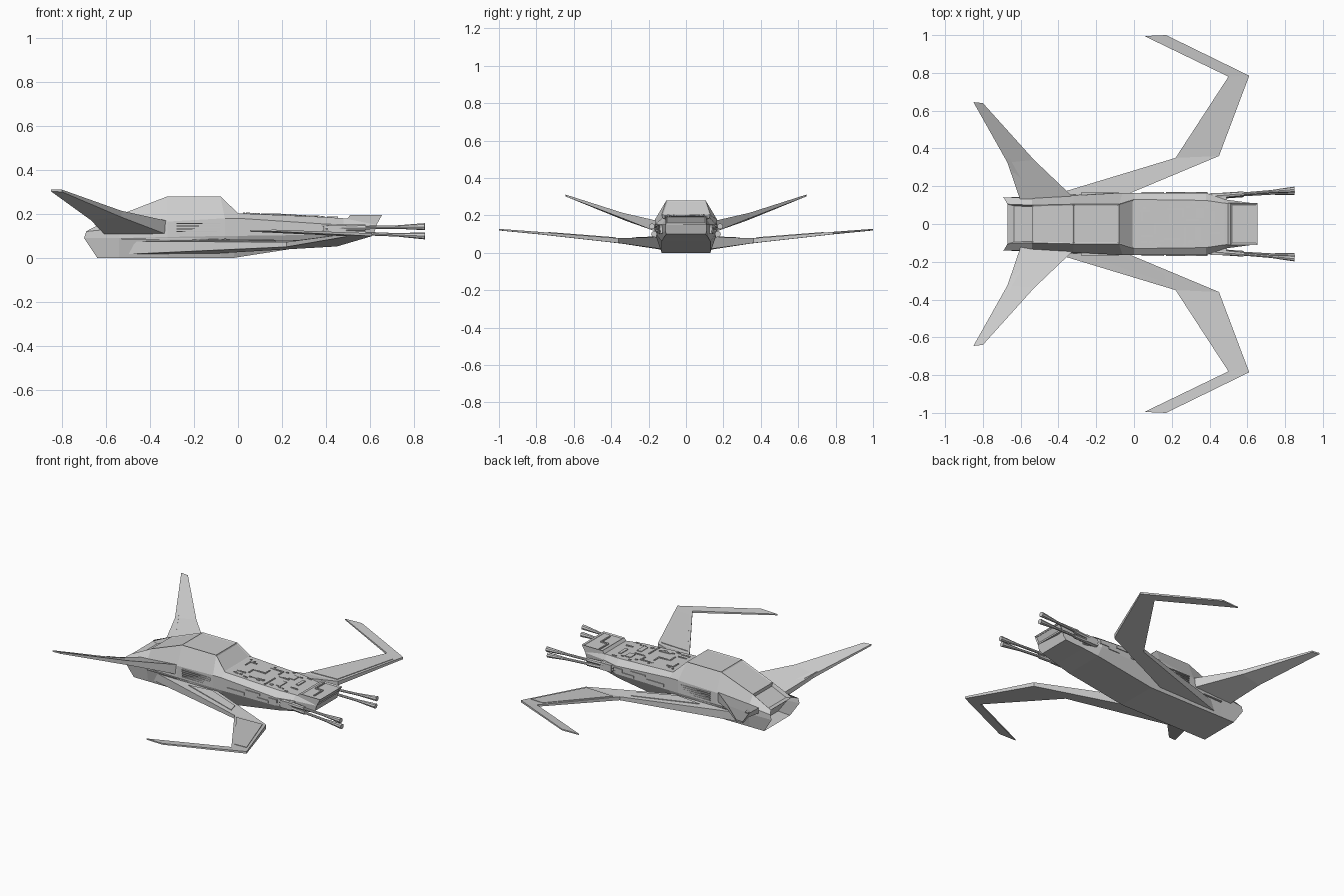
import bpy, bmesh, random
from math import pi
from mathutils import Vector

if "Cube" in bpy.data.objects:
    bpy.data.objects.remove(bpy.data.objects["Cube"])

random.seed(4)


def finish(name, bm, mirror=False):
    bmesh.ops.recalc_face_normals(bm, faces=bm.faces)
    me = bpy.data.meshes.new(name)
    bm.to_mesh(me)
    bm.free()
    ob = bpy.data.objects.new(name, me)
    bpy.context.collection.objects.link(ob)
    if mirror:
        m = ob.modifiers.new("Mirror", "MIRROR")
        m.use_axis = (False, True, False)
        m.use_mirror_merge = False
    return ob


def loft(rings):
    """Skin closed rings of equal length; returns bmesh, side faces per span, caps."""
    bm = bmesh.new()
    vs = [[bm.verts.new(p) for p in r] for r in rings]
    n = len(vs[0])
    spans = [[bm.faces.new((a[i], a[(i + 1) % n], b[(i + 1) % n], b[i])) for i in range(n)]
             for a, b in zip(vs, vs[1:])]
    caps = [bm.faces.new(vs[0]), bm.faces.new(vs[-1])]
    return bm, spans, caps


def box(bm, c, s):
    geo = bmesh.ops.create_cube(bm, size=1)["verts"]
    for v in geo:
        v.co = Vector((v.co.x * s[0] + c[0], v.co.y * s[1] + c[1], v.co.z * s[2] + c[2]))
    return geo


# Hull: half sections (x, half width, z) from keel to roof
half = [
    [(-.64, .13, 0), (-.70, .14, .09), (-.69, .14, .12), (-.67, .105, .132)],
    [(-.54, .13, 0), (-.54, .145, .09), (-.54, .14, .135), (-.54, .10, .195)],
    [(-.32, .13, 0), (-.32, .155, .095), (-.32, .15, .165), (-.32, .105, .28)],
    [(-.08, .13, 0), (-.06, .165, .10), (-.06, .165, .18), (-.08, .105, .28)],
    [(-.02, .13, 0), (0, .165, .10), (0, .165, .18), (0, .13, .203)],
    [(.38, .13, .062), (.38, .165, .105), (.38, .165, .155), (.38, .125, .186)],
    [(.48, .12, .08), (.48, .125, .11), (.48, .13, .15), (.48, .11, .18)],
    [(.60, .105, .10), (.62, .11, .115), (.63, .11, .15), (.62, .105, .165)],
]
rings = [h + [(x, -y, z) for x, y, z in reversed(h)] for h in half]
bm, spans, caps = loft(rings)
bmesh.ops.recalc_face_normals(bm, faces=bm.faces)
# framed cabin panels and recessed exhaust
bmesh.ops.inset_individual(bm, faces=[spans[i][3] for i in (1, 2, 3)], thickness=.01, depth=-.004)
bmesh.ops.inset_individual(bm, faces=[spans[0][3]], thickness=.012, depth=-.02)
bmesh.ops.inset_individual(bm, faces=[caps[0]], thickness=.014, depth=0)
bmesh.ops.translate(bm, verts=caps[0].verts, vec=(.08, 0, 0))
finish("hull", bm)

# Nose block overhanging the prow
prof = [(.475, .15), (.63, .15), (.655, .195), (.51, .195)]
bm, spans, caps = loft([[(x, y, z) for x, z in prof] for y in (-.11, .11)])
bmesh.ops.recalc_face_normals(bm, faces=bm.faces)
bmesh.ops.inset_individual(bm, faces=[spans[0][1], spans[0][2]], thickness=.012, depth=-.006)
finish("nose_block", bm)


# Wings: each station is trailing (x, y, bottom, top) and leading (x, y, bottom, top)
def wing(name, stations):
    rs = [[(a[0], a[1], a[2]), (b[0], b[1], b[2]), (b[0], b[1], b[3]), (a[0], a[1], a[3])]
          for a, b in stations]
    return finish(name, loft(rs)[0], True)


wing("front_wing", [
    ((-.54, .12, .015, .075), (-.10, .13, .02, .085)),
    ((.22, .35, .05, .072), (.45, .36, .052, .078)),
    ((.50, .78, .098, .110), (.61, .785, .099, .112)),
    ((.055, .995, .119, .127), (.17, 1.0, .12, .128))])
wing("rear_wing", [
    ((-.60, .12, .10, .135), (-.32, .14, .105, .168)),
    ((-.67, .325, .172, .195), (-.53, .34, .185, .214)),
    ((-.85, .645, .302, .311), (-.80, .64, .30, .310))])


# Raised plates on the wings
def plate(name, pts, t=.004):
    finish(name, loft([[(x, y, z + d) for x, y, z in pts] for d in (-t, t)])[0], True)


plate("wing_outer_panel", [(.25, .375, .074), (.435, .375, .079), (.575, .735, .107), (.49, .735, .105)])
plate("wing_inner_panel", [(-.22, .18, .078), (-.06, .17, .083), (.16, .26, .080), (.17, .31, .074)])
plate("rear_wing_panel", [(-.60, .19, .148), (-.57, .19, .154), (-.66, .35, .206), (-.68, .35, .204)])

# Deck channels: raised bars following the sloping deck
bm = bmesh.new()
bars = [(.06, .07, .05, .008), (.04, .045, .008, .055), (.07, -.065, .06, .008), (.15, 0, .09, .008),
        (.19, .025, .008, .05), (.11, -.025, .008, .05), (.22, .08, .09, .008), (.26, .06, .008, .045),
        (.27, -.06, .008, .09), (.31, .02, .07, .008), (.34, -.05, .03, .07), (.35, .06, .04, .05),
        (.42, .03, .02, .07), (.43, -.05, .05, .008), (.20, -.08, .08, .012)]
bars += [(random.uniform(.02, .44), random.choice((-1, 1)) * random.uniform(.085, .115),
          random.uniform(.008, .025), .008) for _ in range(24)]
for x, y, sx, sy in bars:
    box(bm, (x, y, .203 - .045 * x), (sx, sy, .009))
finish("deck_channels", bm)

# Nose channels
bm = bmesh.new()
for x, y, sx, sy in [(.54, .05, .008, .09), (.565, .008, .055, .008), (.59, -.035, .008, .09)]:
    box(bm, (x, y, .192), (sx, sy, .008))
finish("nose_channels", bm)

# Side vents and hull fittings
bm = bmesh.new()
for i in range(5):
    box(bm, (-.18, .155 + .001 * i, .108 + .012 * i), (.20, .014, .005))
box(bm, (-.28, .145, .087), (.50, .024, .006))
for x, z, sx, sz in [(.10, .12, .12, .02), (.22, .145, .10, .012), (.29, .118, .08, .014), (.36, .135, .06, .02)]:
    box(bm, (x, .163, z), (sx, .014, sz))
finish("side_vents", bm, True)


# Guns: twin barrels on each side
def tube(bm, a, b, r1, r2, n=8):
    a, b = Vector(a), Vector(b)
    d = b - a
    vs = bmesh.ops.create_cone(bm, segments=n, cap_ends=True, radius1=r1, radius2=r2, depth=d.length)["verts"]
    q = Vector((0, 0, 1)).rotation_difference(d)
    for v in vs:
        v.co = q @ v.co + (a + b) / 2


bm = bmesh.new()
for z0, z1, y1 in ((.135, .142, .182), (.117, .100, .170)):
    a, b = Vector((.40, .145, z0)), Vector((.85, y1, z1))
    tube(bm, a, a.lerp(b, .4), .016, .013)
    tube(bm, a.lerp(b, .38), a.lerp(b, .8), .008, .008)
    tube(bm, a.lerp(b, .72), b, .008, .016)
box(bm, (.45, .145, .126), (.08, .04, .045))
finish("twin_guns", bm, True)
